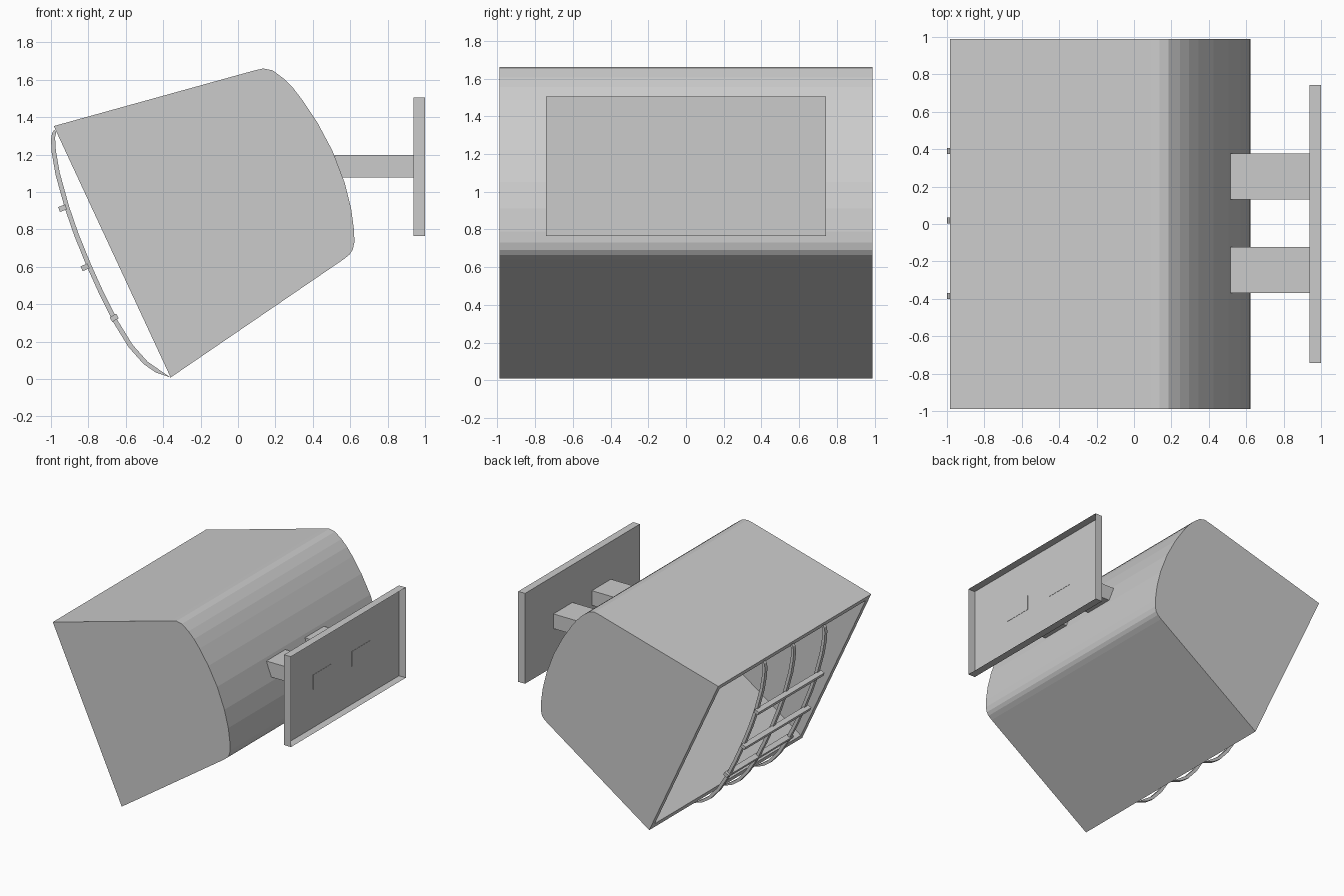
import bpy, bmesh
from mathutils import Vector, geometry

if "Cube" in bpy.data.objects:
    bpy.data.objects.remove(bpy.data.objects["Cube"])


def make(name, verts, faces):
    mesh = bpy.data.meshes.new(name)
    mesh.from_pydata([tuple(v) for v in verts], [], faces)
    bm = bmesh.new()
    bm.from_mesh(mesh)
    bmesh.ops.recalc_face_normals(bm, faces=bm.faces)
    bm.to_mesh(mesh)
    bm.free()
    ob = bpy.data.objects.new(name, mesh)
    bpy.context.collection.objects.link(ob)
    return ob


def prism(name, profile, y0, y1):
    """Extrude an x-z outline along y."""
    n = len(profile)
    verts = [(x, y, z) for y in (y0, y1) for x, z in profile]
    faces = [(i, (i + 1) % n, (i + 1) % n + n, i + n) for i in range(n)]
    faces += [tuple(range(n)), tuple(range(2 * n - 1, n - 1, -1))]
    return make(name, verts, faces)


def offset(profile, t):
    """Inset a clockwise open outline; both ends stay in the mouth plane."""
    p = [Vector(q) for q in profile]
    n = len(p)
    lines = []
    for i in range(n):
        a, b = p[i], p[(i + 1) % n]
        d = (b - a).normalized()
        s = Vector((d.y, -d.x)) * (0 if i == n - 1 else t)
        lines.append((a + s, b + s))
    out = []
    for i in range(n):
        (a, b), (c, d) = lines[i - 1], lines[i]
        u, v, w = b - a, d - c, c - a
        out.append(a + u * (w.cross(v) / u.cross(v)))
    return out


# Housing: hollow shell with an open, tilted mouth
outer = [(-0.985, 1.352), (0.09, 1.65), (0.135, 1.66), (0.185, 1.65), (0.245, 1.605),
         (0.295, 1.555), (0.345, 1.49), (0.425, 1.37), (0.505, 1.22), (0.57, 1.05),
         (0.605, 0.91), (0.621, 0.79), (0.622, 0.73), (0.613, 0.69), (0.596, 0.665),
         (0.565, 0.64), (-0.36, 0.008)]
W, T = 0.99, 0.045
inner = offset(outer, T)
n = len(outer)
verts = []
for prof, w in ((outer, W), (inner, W - T)):
    for y in (-w, w):
        verts += [(x, y, z) for x, z in prof]
faces = []
for base in (0, 2 * n):
    faces += [(base + i, base + i + 1, base + n + i + 1, base + n + i) for i in range(n - 1)]
    faces += [tuple(range(base, base + n)), tuple(range(base + n, base + 2 * n))]
rim = [0, n, 2 * n - 1, n - 1]
for k in range(4):
    a, b = rim[k], rim[(k + 1) % 4]
    faces.append((a, b, b + 2 * n, a + 2 * n))
make("housing", verts, faces)

# Guard: three bowed ribs and three cross bars
bow = [(-0.982, 1.332), (-0.994, 1.315), (-1.0, 1.28), (-0.996, 1.21), (-0.975, 1.09),
       (-0.925, 0.91), (-0.875, 0.765), (-0.81, 0.605), (-0.74, 0.45), (-0.665, 0.3),
       (-0.585, 0.17), (-0.505, 0.08), (-0.44, 0.035), (-0.36, 0.008)]
back = [(x + 0.022, z + 0.012) for x, z in bow[2:-1]]
back = [(-0.972, 1.318)] + back
for i, y in enumerate((-0.385, 0.02, 0.39)):
    prism(f"guard_rib_{i + 1}", bow + back[::-1], y - 0.016, y + 0.016)

for i, (x, z, dx, dz) in enumerate(((-0.938, 0.913, 0.35, -0.94),
                                    (-0.818, 0.597, 0.40, -0.92),
                                    (-0.662, 0.327, 0.50, -0.87))):
    c, u = Vector((x, z)), Vector((dx, dz))
    v = Vector((-u.y, u.x))
    prism(f"guard_bar_{i + 1}",
          [c + u * (a * 0.014) + v * (b * 0.02) for a, b in ((-1, -1), (1, -1), (1, 1), (-1, 1))],
          -0.42, 0.43)

# Mounting arms, cut to meet the curved back
for i, y in enumerate((-0.245, 0.253)):
    prism(f"mount_arm_{i + 1}", [(0.515, 1.197), (0.94, 1.197), (0.94, 1.077), (0.555, 1.077)],
          y - 0.123, y + 0.123)

# Wall plate: shallow tray, open on the wall side
plate = [(x, y, z) for x in (0.938, 1.0)
         for y, z in ((-0.743, 0.765), (0.743, 0.765), (0.743, 1.505), (-0.743, 1.505))]
make("wall_plate", plate,
     [(0, 1, 2, 3)] + [(i, (i + 1) % 4, (i + 1) % 4 + 4, i + 4) for i in range(4)])
